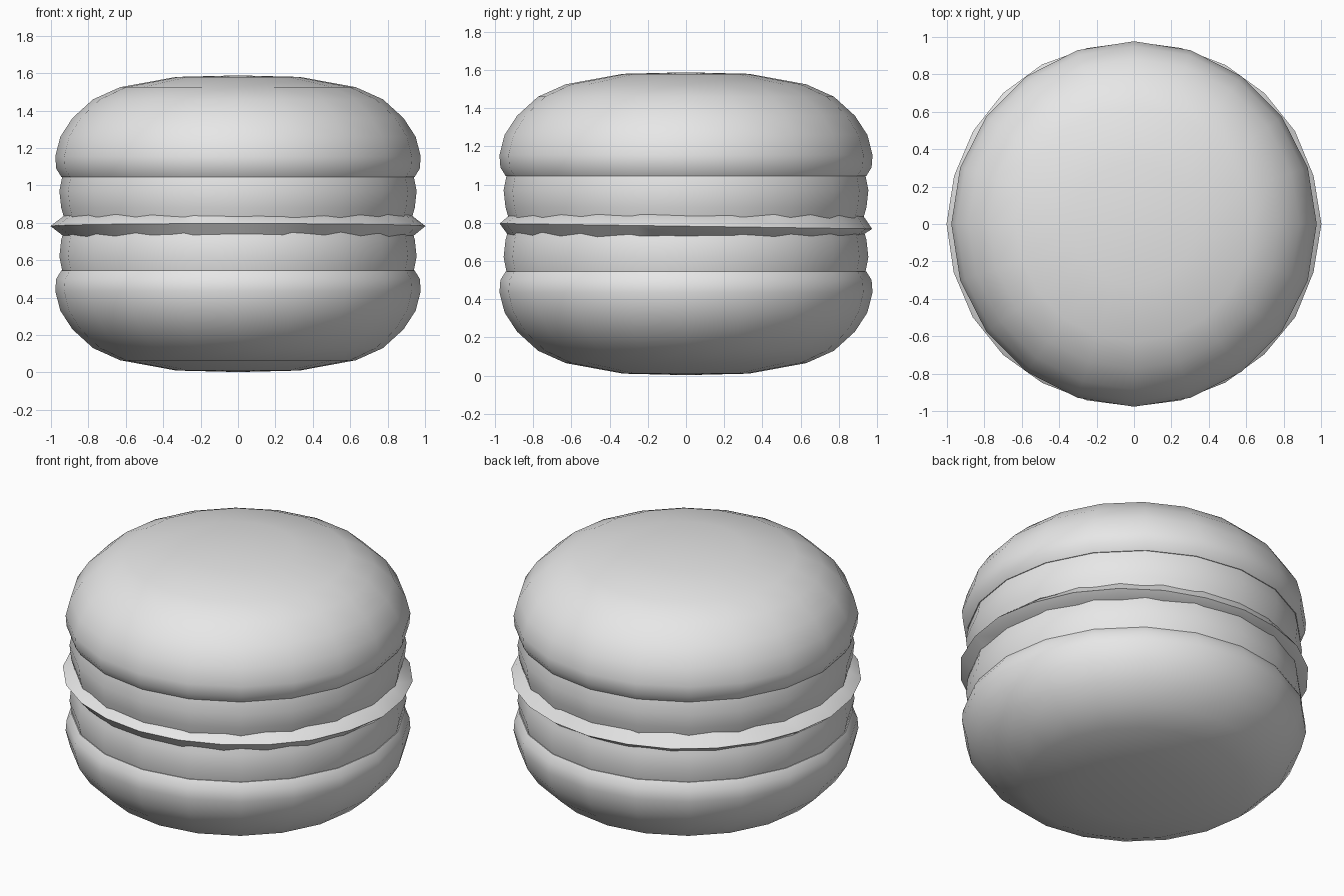
import bpy, bmesh, math, random

random.seed(4)
if "Cube" in bpy.data.objects:
    bpy.data.objects.remove(bpy.data.objects["Cube"], do_unlink=True)

MID = 0.795  # height of the mirror plane between the two shells

grey = bpy.data.materials.new("plain grey")
grey.use_nodes = True
grey.diffuse_color = (0.8, 0.8, 0.8, 1)
grey.node_tree.nodes["Principled BSDF"].inputs["Base Color"].default_value = (0.8, 0.8, 0.8, 1)


def lathe(name, profile, sides, adjust=None, angle=40):
    """Spin a profile whose first and last points lie on the axis."""
    bm = bmesh.new()
    top = bm.verts.new((0, 0, profile[0][1]))
    end = bm.verts.new((0, 0, profile[-1][1]))
    rings = []
    for k, (r, z) in enumerate(profile[1:-1]):
        ring = []
        for i in range(sides):
            a = math.tau * i / sides
            rr, zz = adjust(k, a, r, z) if adjust else (r, z)
            ring.append(bm.verts.new((rr * math.cos(a), rr * math.sin(a), zz)))
        rings.append(ring)
    for i in range(sides):
        j = (i + 1) % sides
        bm.faces.new((top, rings[0][i], rings[0][j]))
        bm.faces.new((end, rings[-1][j], rings[-1][i]))
        for a, b in zip(rings, rings[1:]):
            bm.faces.new((a[i], b[i], b[j], a[j]))
    bmesh.ops.recalc_face_normals(bm, faces=bm.faces)
    mesh = bpy.data.meshes.new(name)
    bm.to_mesh(mesh)
    bm.free()
    mesh.materials.append(grey)
    obj = bpy.data.objects.new(name, mesh)
    bpy.context.collection.objects.link(obj)
    bpy.ops.object.select_all(action="DESELECT")
    obj.select_set(True)
    bpy.context.view_layer.objects.active = obj
    bpy.ops.object.shade_smooth_by_angle(angle=math.radians(angle))
    return obj


# Domed shells and the recessed foot bands beneath them, mirrored about MID
dome = [(0, 1.588), (0.33, 1.58), (0.63, 1.525), (0.775, 1.46), (0.885, 1.36),
        (0.95, 1.26), (0.977, 1.155), (0.972, 1.09), (0.945, 1.046), (0, 1.046)]
foot = [(0, 1.047), (0.94, 1.047), (0.955, 0.97), (0.945, 0.88), (0.925, 0.81), (0, 0.81)]


def flipped(profile):
    return [(r, 2 * MID - z) for r, z in profile]


for label, shape in (("upper", lambda p: p), ("lower", flipped)):
    lathe(label + "_shell", shape(dome), 20)
    lathe(label + "_foot", shape(foot), 20)


# Thin, slightly uneven layer of filling with a sharp rim
def wobble(k, a, r, z):
    if k == 1:
        return (r + 0.012 * math.cos(2 * a) + random.uniform(-0.004, 0.004),
                z - 0.014 * math.sin(a))
    return r, z + 0.008 * math.sin(a) + random.uniform(-0.006, 0.006)


filling = [(0, 0.87), (0.9, 0.865), (0.987, 0.782), (0.9, 0.705), (0, 0.70)]
lathe("filling", filling, 24, wobble)
